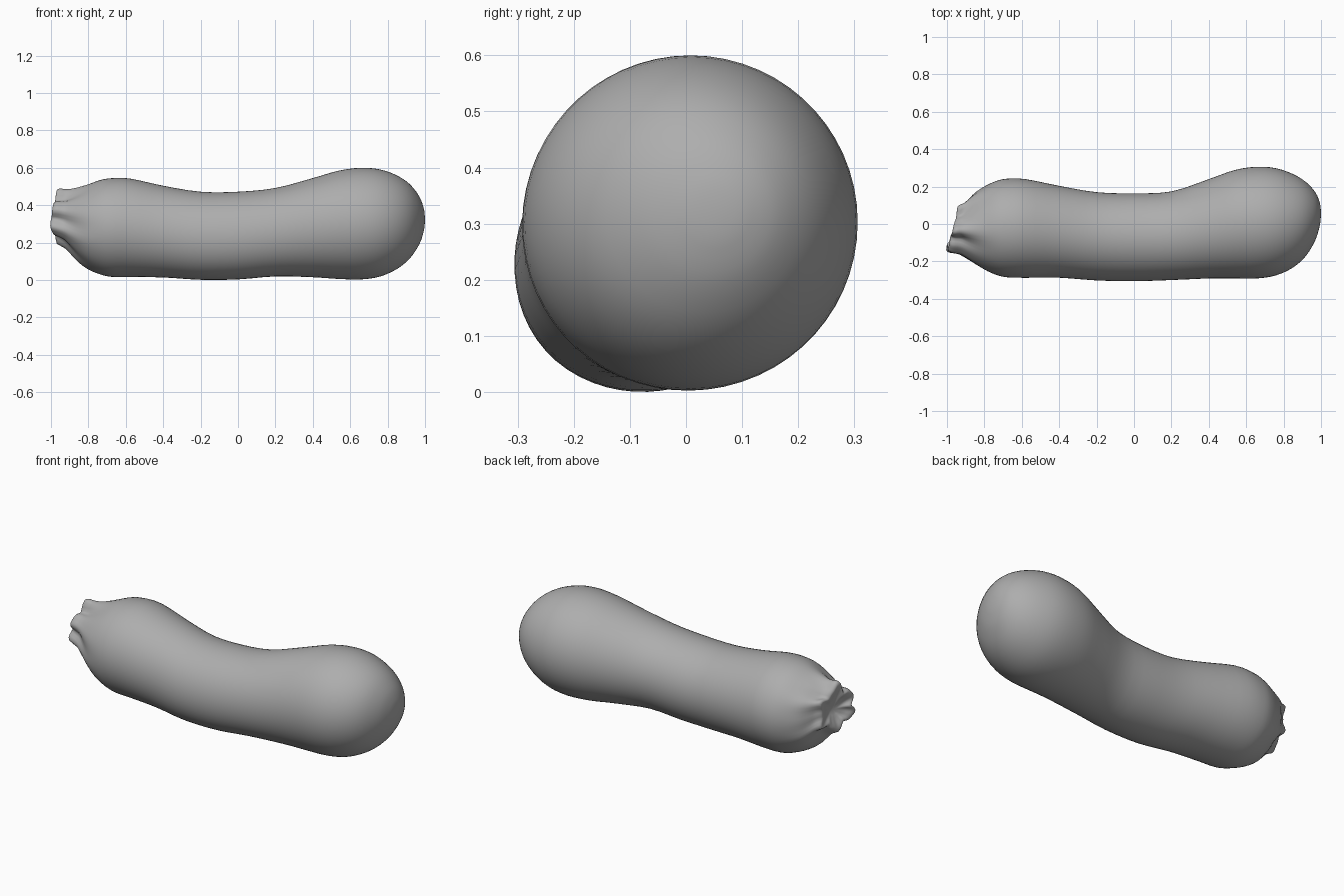
import bpy, bmesh, math

SEG = 60
# stations: x, centre y, centre z, radius, pleat depth, slant
STATIONS = [
    (-0.938, -0.028, 0.320, 0.025, 0.000, 0.010),   # shallow centre of the tied end
    (-0.950, -0.028, 0.325, 0.060, 0.010, 0.018),
    (-0.966, -0.027, 0.328, 0.092, 0.022, 0.026),   # frilled lip
    (-0.967, -0.026, 0.328, 0.112, 0.027, 0.026),
    (-0.952, -0.025, 0.328, 0.124, 0.027, 0.022),
    (-0.920, -0.022, 0.318, 0.136, 0.023, 0.012),   # gathered neck
    (-0.890, -0.022, 0.305, 0.160, 0.017, 0.005),
    (-0.850, -0.022, 0.291, 0.193, 0.010, 0.000),
    (-0.800, -0.022, 0.283, 0.224, 0.004, 0.000),
    (-0.740, -0.021, 0.282, 0.250, 0.001, 0.000),
    (-0.680, -0.021, 0.281, 0.263, 0.000, 0.000),
    (-0.580, -0.023, 0.280, 0.263, 0.000, 0.000),
    (-0.400, -0.040, 0.260, 0.244, 0.000, 0.000),
    (-0.200, -0.064, 0.238, 0.234, 0.000, 0.000),
    (0.000, -0.069, 0.239, 0.233, 0.000, 0.000),
    (0.200, -0.061, 0.257, 0.235, 0.000, 0.000),
    (0.400, -0.024, 0.281, 0.264, 0.000, 0.000),
    (0.540, 0.000, 0.296, 0.289, 0.000, 0.000),
    (0.660, 0.008, 0.302, 0.298, 0.000, 0.000),
    (0.760, 0.012, 0.305, 0.286, 0.000, 0.000),
    (0.850, 0.017, 0.309, 0.250, 0.000, 0.000),
    (0.920, 0.027, 0.314, 0.197, 0.000, 0.000),
    (0.970, 0.042, 0.319, 0.127, 0.000, 0.000),
    (0.992, 0.052, 0.322, 0.066, 0.000, 0.000),
    (0.998, 0.056, 0.323, 0.030, 0.000, 0.000),
]


def catmull(p0, p1, p2, p3, t):
    return tuple(0.5 * (2 * b + (c - a) * t + (2 * a - 5 * b + 4 * c - d) * t * t
                        + (3 * b - a - 3 * c + d) * t ** 3)
                 for a, b, c, d in zip(p0, p1, p2, p3))


def bump(a, centre, width):
    d = (a - centre + math.pi) % (2 * math.pi) - math.pi
    return math.exp(-(d / width) ** 2)


# smooth path through the stations
path = []
n = len(STATIONS)
for i in range(n - 1):
    quad = [STATIONS[min(max(i + k, 0), n - 1)] for k in (-1, 0, 1, 2)]
    path += [catmull(*quad, k / 3) for k in range(3)]
path.append(STATIONS[-1])

# loft the body, fuller on the outside of the bend, folded at the gathered end
bm = bmesh.new()
rings = []
for x, cy, cz, r, pleat, slant in path:
    ring = []
    for s in range(SEG):
        a = 2 * math.pi * s / SEG
        top = bump(a, math.radians(95), 0.3)
        side = bump(a, math.radians(200), 0.35)
        fold = 0.6 * math.cos(6 * (a - math.pi / 2)) + 0.25 * math.cos(11 * a) + 0.7 * top
        belly = 0.011 * bump(a, math.radians(222), 0.7) * math.exp(-(x / 0.6) ** 4)
        rr = r + pleat * fold + belly
        xx = x + slant * math.cos(a) - pleat * 0.4 * side
        ring.append(bm.verts.new((xx, cy + rr * math.cos(a), cz + rr * math.sin(a))))
    rings.append(ring)
for r0, r1 in zip(rings, rings[1:]):
    for s in range(SEG):
        t = (s + 1) % SEG
        bm.faces.new((r0[s], r0[t], r1[t], r1[s]))

# close both ends
for ring, tip in ((rings[0], (-0.935, -0.028, 0.32)), (rings[-1], (1.0, 0.057, 0.323))):
    c = bm.verts.new(tip)
    for s in range(SEG):
        bm.faces.new((ring[s], ring[(s + 1) % SEG], c))
bmesh.ops.recalc_face_normals(bm, faces=bm.faces)
for f in bm.faces:
    f.smooth = True

mesh = bpy.data.meshes.new("sausage_body")
bm.to_mesh(mesh)
bm.free()
obj = bpy.data.objects.new("sausage_body", mesh)
bpy.context.collection.objects.link(obj)

# dark grey skin
skin = bpy.data.materials.new("grey_skin")
skin.diffuse_color = (0.42, 0.42, 0.42, 1)
mesh.materials.append(skin)
